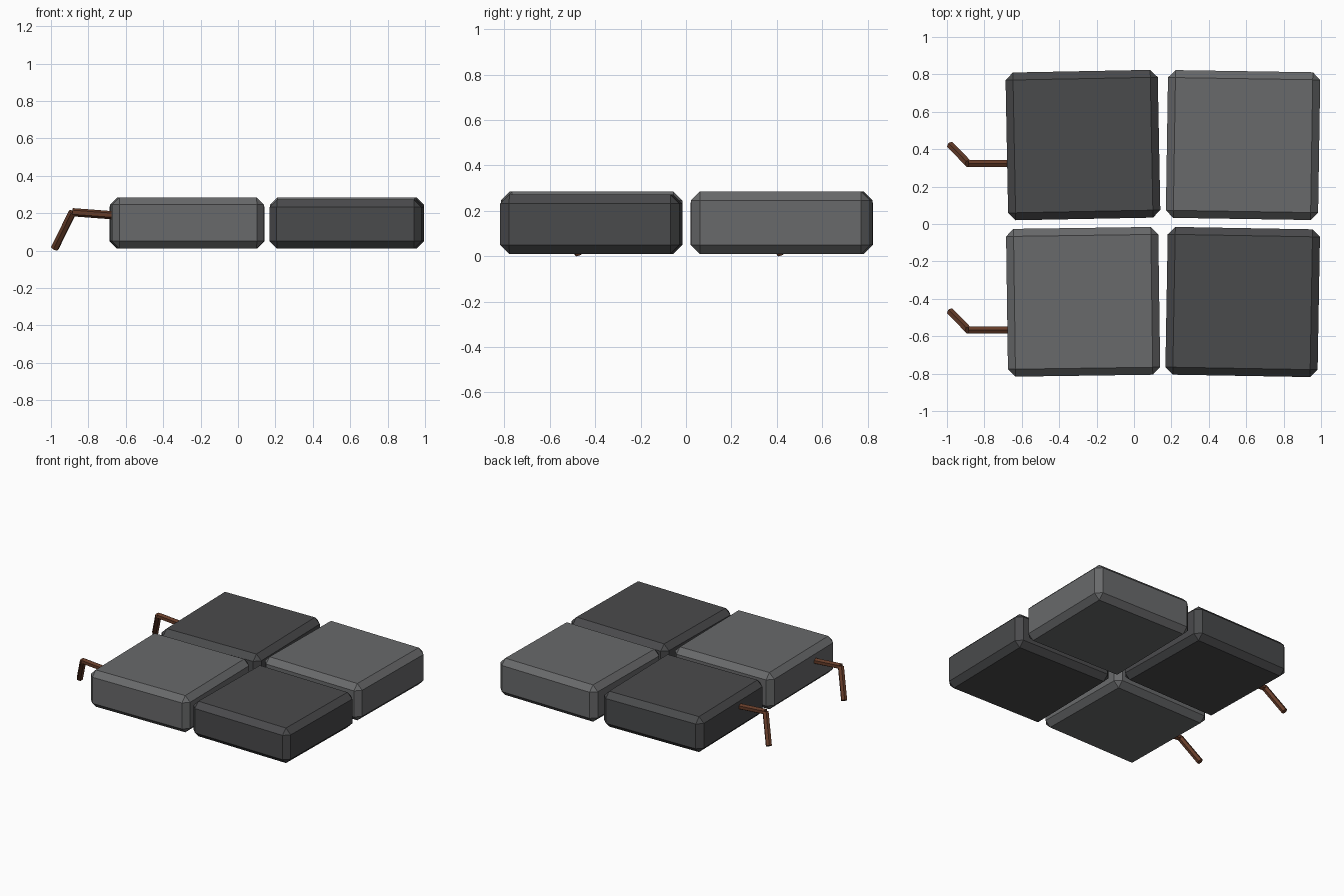
import bpy, bmesh, math
from mathutils import Vector, Matrix

if "Cube" in bpy.data.objects:
    bpy.data.objects.remove(bpy.data.objects["Cube"])


def material(name, rgb):
    m = bpy.data.materials.new(name)
    m.diffuse_color = (*rgb, 1)
    m.use_nodes = True
    m.node_tree.nodes["Principled BSDF"].inputs["Base Color"].default_value = m.diffuse_color
    return m


LIGHT = material("light_stone", (0.14, 0.143, 0.147))
DARK = material("dark_stone", (0.068, 0.069, 0.072))
BROWN = material("brown_root", (0.13, 0.045, 0.022))


def finish(bm, name, mat):
    me = bpy.data.meshes.new(name)
    bm.to_mesh(me)
    bm.free()
    me.materials.append(mat)
    ob = bpy.data.objects.new(name, me)
    bpy.context.collection.objects.link(ob)
    return ob


def slab(name, x, y, turn, top, mat):
    # chamfered stone slab, slightly turned
    base = 0.01
    bm = bmesh.new()
    bmesh.ops.create_cube(bm, size=1)
    bmesh.ops.scale(bm, vec=(0.814, 0.79, top - base), verts=bm.verts)
    bmesh.ops.bevel(bm, geom=bm.edges[:], offset=0.04, segments=1,
                    affect='EDGES')
    ob = finish(bm, name, mat)
    ob.location = (x, y, (top + base) / 2)
    ob.rotation_euler.z = math.radians(turn)


def root(name, y):
    # bent root: two six-sided rods meeting at a knee
    pts = [Vector((-0.62, y, 0.185)), Vector((-0.885, y, 0.205)),
           Vector((-0.98, y + 0.097, 0.012))]
    bm = bmesh.new()
    for a, b in zip(pts, pts[1:]):
        d = b - a
        mat = Matrix.Translation((a + b) / 2) @ d.to_track_quat('Z', 'Y').to_matrix().to_4x4()
        bmesh.ops.create_cone(bm, cap_ends=True, segments=6, radius1=0.022,
                              radius2=0.022, depth=d.length, matrix=mat)
    finish(bm, name, BROWN)


# four paving slabs in a checker pattern
slab("slab_back_left", -0.273, 0.422, 1.1, 0.275, DARK)
slab("slab_back_right", 0.583, 0.422, -0.9, 0.285, LIGHT)
slab("slab_front_left", -0.272, -0.416, 0.8, 0.285, LIGHT)
slab("slab_front_right", 0.581, -0.417, -1.0, 0.272, DARK)

# roots creeping out of the left side
root("root_back", 0.323)
root("root_front", -0.567)
